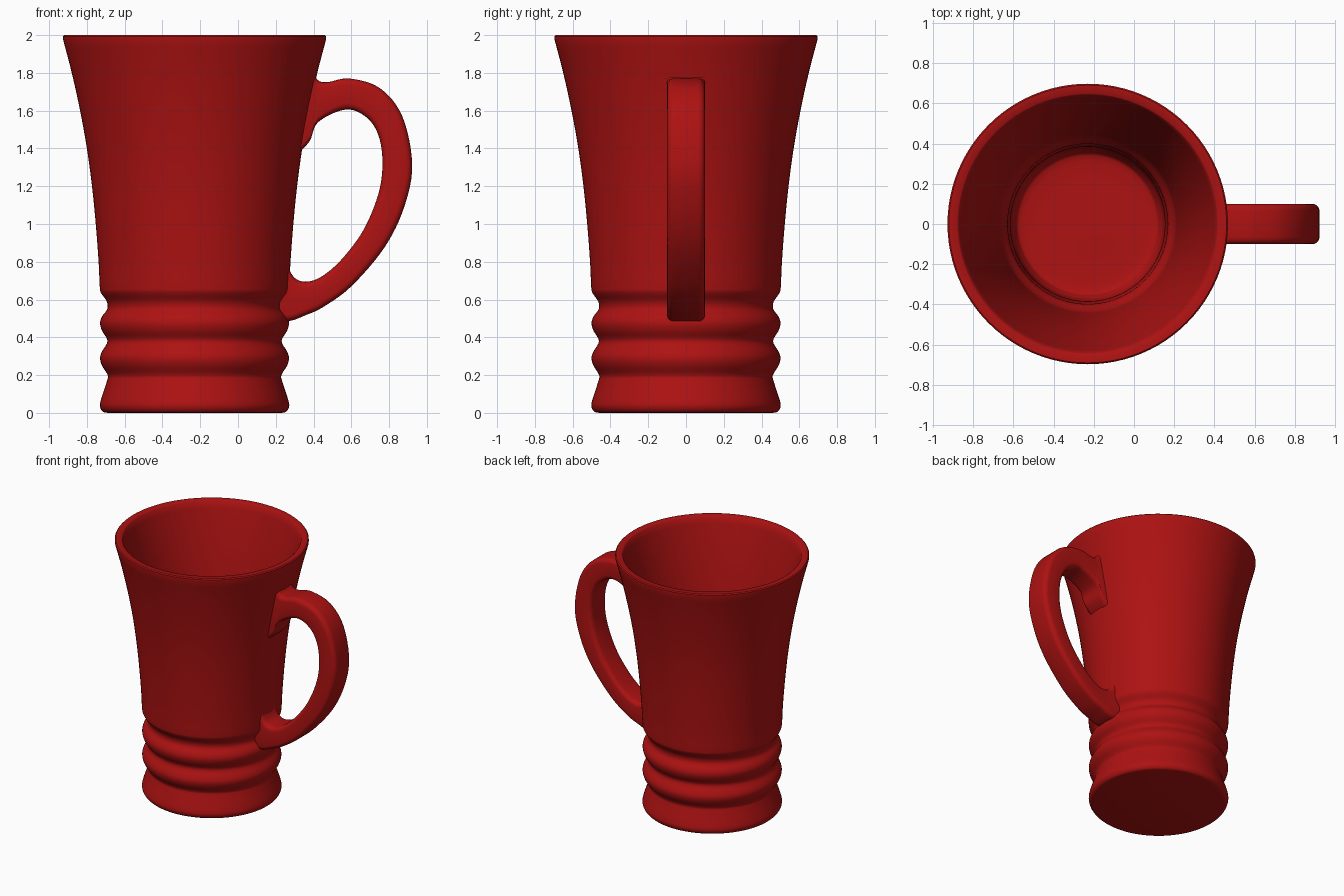
import bpy, bmesh, math
from mathutils import Vector

if "Cube" in bpy.data.objects:
    bpy.data.objects.remove(bpy.data.objects["Cube"])

AXIS_X = -0.23
red = bpy.data.materials.new("red_glaze")
red.diffuse_color = (0.42, 0.006, 0.006, 1)
red.use_nodes = True
red.node_tree.nodes["Principled BSDF"].inputs["Base Color"].default_value = red.diffuse_color


def spline(points, steps):
    """Catmull-Rom curve through the points."""
    p = [Vector(q) for q in points]
    p = [2 * p[0] - p[1]] + p + [2 * p[-1] - p[-2]]
    out = []
    for i in range(1, len(p) - 2):
        a, b, c, d = p[i - 1:i + 3]
        for s in range(steps):
            t = s / steps
            out.append(0.5 * (2 * b + (c - a) * t + (2 * a - 5 * b + 4 * c - d) * t ** 2
                              + (3 * b - a - 3 * c + d) * t ** 3))
    return out + [p[-2]]


def finish(name, bm, angle):
    bmesh.ops.recalc_face_normals(bm, faces=bm.faces)
    mesh = bpy.data.meshes.new(name)
    bm.to_mesh(mesh)
    bm.free()
    mesh.materials.append(red)
    ob = bpy.data.objects.new(name, mesh)
    bpy.context.collection.objects.link(ob)
    bpy.context.view_layer.objects.active = ob
    ob.select_set(True)
    bpy.ops.object.shade_smooth_by_angle(angle=math.radians(angle))
    ob.select_set(False)
    return ob


def skin(bm, rings, closed_caps):
    """Bridge successive rings of coordinates with quads."""
    loops = [[bm.verts.new(c) for c in ring] for ring in rings]
    n = len(loops[0])
    for a, b in zip(loops, loops[1:]):
        for i in range(n):
            j = (i + 1) % n
            bm.faces.new((a[i], a[j], b[j], b[i]))
    if closed_caps:
        bm.faces.new(loops[0])
        bm.faces.new(loops[-1])


# Cup: ringed base, flared wall, rim, then the hollow inside (radius, z)
outer = [(0.46, 0), (0.485, 0.006), (0.5, 0.03), (0.497, 0.065), (0.465, 0.165),
         (0.46, 0.20), (0.49, 0.25), (0.5, 0.29), (0.49, 0.325), (0.461, 0.38),
         (0.49, 0.435), (0.5, 0.475), (0.49, 0.51), (0.462, 0.55), (0.465, 0.59),
         (0.495, 0.635), (0.502, 0.67), (0.508, 0.80), (0.523, 1.0), (0.543, 1.2),
         (0.57, 1.4), (0.606, 1.6), (0.65, 1.8), (0.697, 1.98)]
inner = [(0.642, 1.995), (0.593, 1.8), (0.549, 1.6), (0.513, 1.4), (0.485, 1.2),
         (0.464, 1.0), (0.448, 0.8), (0.44, 0.68), (0.425, 0.63), (0.402, 0.58),
         (0.395, 0.5), (0.385, 0.35), (0.38, 0.2), (0.36, 0.13), (0.31, 0.1), (0.03, 0.1)]
profile = spline(outer, 4) + [Vector((0.697, 1.993)), Vector((0.69, 2.0)),
                              Vector((0.648, 2.0))] + spline(inner, 4)
SEG = 96
bm = bmesh.new()
skin(bm, [[(AXIS_X + r * math.cos(k * math.tau / SEG), r * math.sin(k * math.tau / SEG), z)
           for k in range(SEG)] for r, z in profile], True)
finish("mug_body", bm, 40)

# Handle: matching outer and inner edge points (x, z), flared where it meets the wall
handle_out = [(0.395, 1.80), (0.43, 1.757), (0.48, 1.752), (0.59, 1.77), (0.75, 1.72),
              (0.87, 1.57), (0.922, 1.315), (0.88, 1.09), (0.775, 0.875), (0.60, 0.67),
              (0.45, 0.56), (0.36, 0.518), (0.28, 0.488), (0.19, 0.48)]
handle_in = [(0.315, 1.37), (0.38, 1.44), (0.425, 1.54), (0.57, 1.606), (0.68, 1.565),
             (0.745, 1.465), (0.765, 1.315), (0.742, 1.155), (0.665, 0.97), (0.555, 0.82),
             (0.455, 0.73), (0.37, 0.695), (0.30, 0.715), (0.25, 0.80)]
HALF, R = 0.1, 0.035


def section(o, i):
    """Rounded rectangle spanning the outer and inner edge points."""
    mid, half = (o + i) / 2, (o - i).length / 2
    d = (o - i).normalized()
    ring = []
    for q, (sy, sd) in enumerate([(1, 1), (-1, 1), (-1, -1), (1, -1)]):
        for s in range(5):
            a = (q + s / 4) * math.pi / 2
            y = sy * (HALF - R) + R * math.cos(a)
            p = mid + d * (sd * (half - R) + R * math.sin(a))
            ring.append((p.x, y, p.y))
    return ring


bm = bmesh.new()
skin(bm, [section(o, i) for o, i in zip(spline(handle_out, 6), spline(handle_in, 6))], True)
finish("handle", bm, 50)
